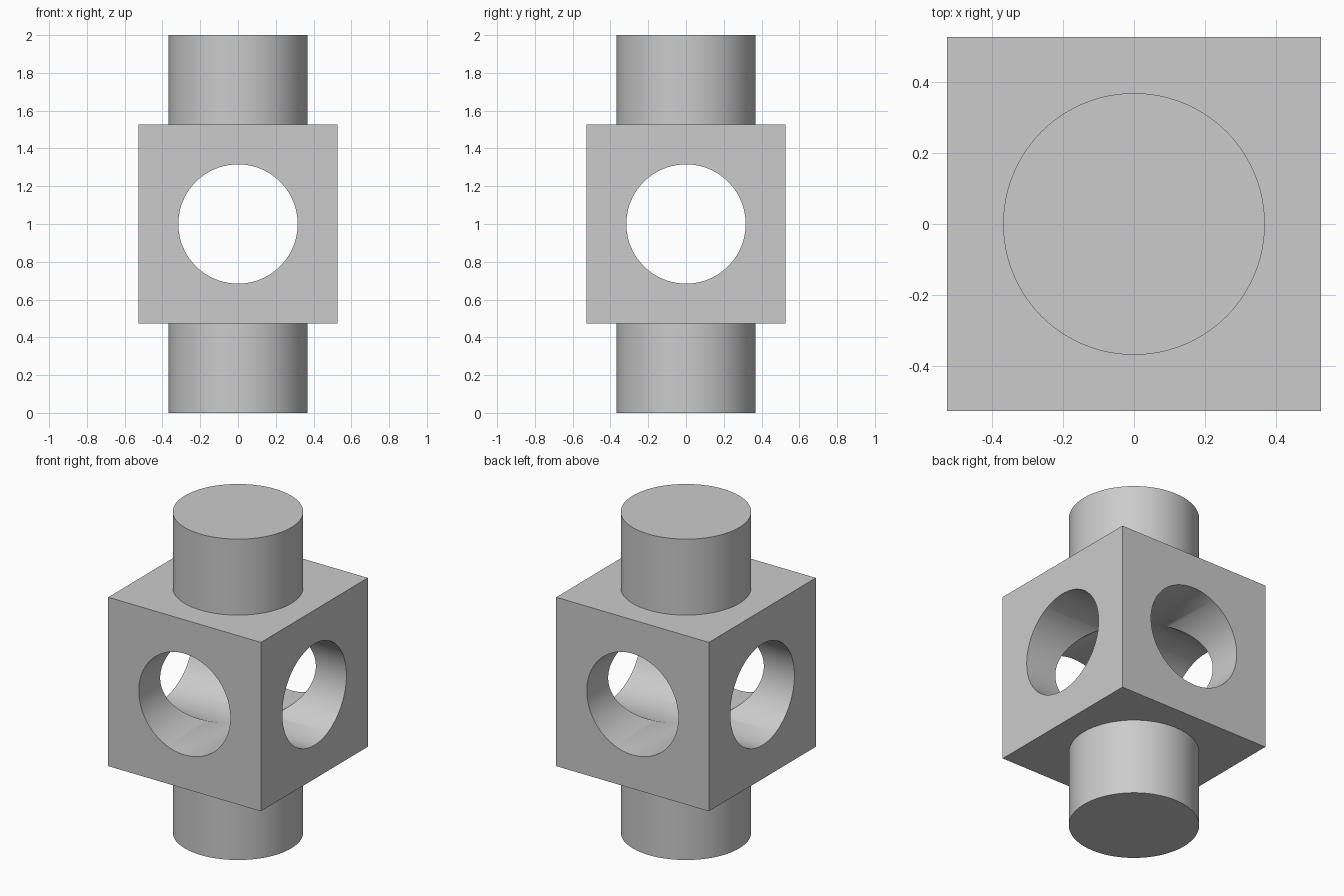
import bpy
import math

if "Cube" in bpy.data.objects:
    bpy.data.objects.remove(bpy.data.objects["Cube"])

U = 1 / 19          # base unit: the whole part is 38 units tall
SIDES = 96

grey = bpy.data.materials.new("plain grey")
grey.diffuse_color = (0.6, 0.6, 0.6, 1)
grey.use_nodes = True
grey.node_tree.nodes["Principled BSDF"].inputs["Base Color"].default_value = grey.diffuse_color


def cylinder(name, radius, length, rotation=(0, 0, 0)):
    bpy.ops.mesh.primitive_cylinder_add(vertices=SIDES, radius=radius, depth=length,
                                        location=(0, 0, 1), rotation=rotation)
    obj = bpy.context.object
    obj.name = name
    return obj


def combine(target, tool, operation):
    """Apply a boolean and remove the tool object."""
    mod = target.modifiers.new(operation.lower(), 'BOOLEAN')
    mod.operation = operation
    mod.solver = 'EXACT'
    mod.object = tool
    bpy.context.view_layer.objects.active = target
    bpy.ops.object.modifier_apply(modifier=mod.name)
    bpy.data.objects.remove(tool, do_unlink=True)


# Central cube
bpy.ops.mesh.primitive_cube_add(size=20 * U, location=(0, 0, 1))
block = bpy.context.object
block.name = "bored_block"

# Round shaft sticking out of the top and bottom
combine(block, cylinder("shaft", 7 * U, 2), 'UNION')

# Two crossing through-holes, along y and along x
combine(block, cylinder("bore_y", 6 * U, 1.5, (math.pi / 2, 0, 0)), 'DIFFERENCE')
combine(block, cylinder("bore_x", 6 * U, 1.5, (0, math.pi / 2, 0)), 'DIFFERENCE')

# One colour, smooth round walls with sharp edges
block.data.materials.clear()
block.data.materials.append(grey)
for poly in block.data.polygons:
    poly.material_index = 0
bpy.ops.object.select_all(action='DESELECT')
block.select_set(True)
bpy.context.view_layer.objects.active = block
bpy.ops.object.shade_smooth_by_angle(angle=math.radians(30))
